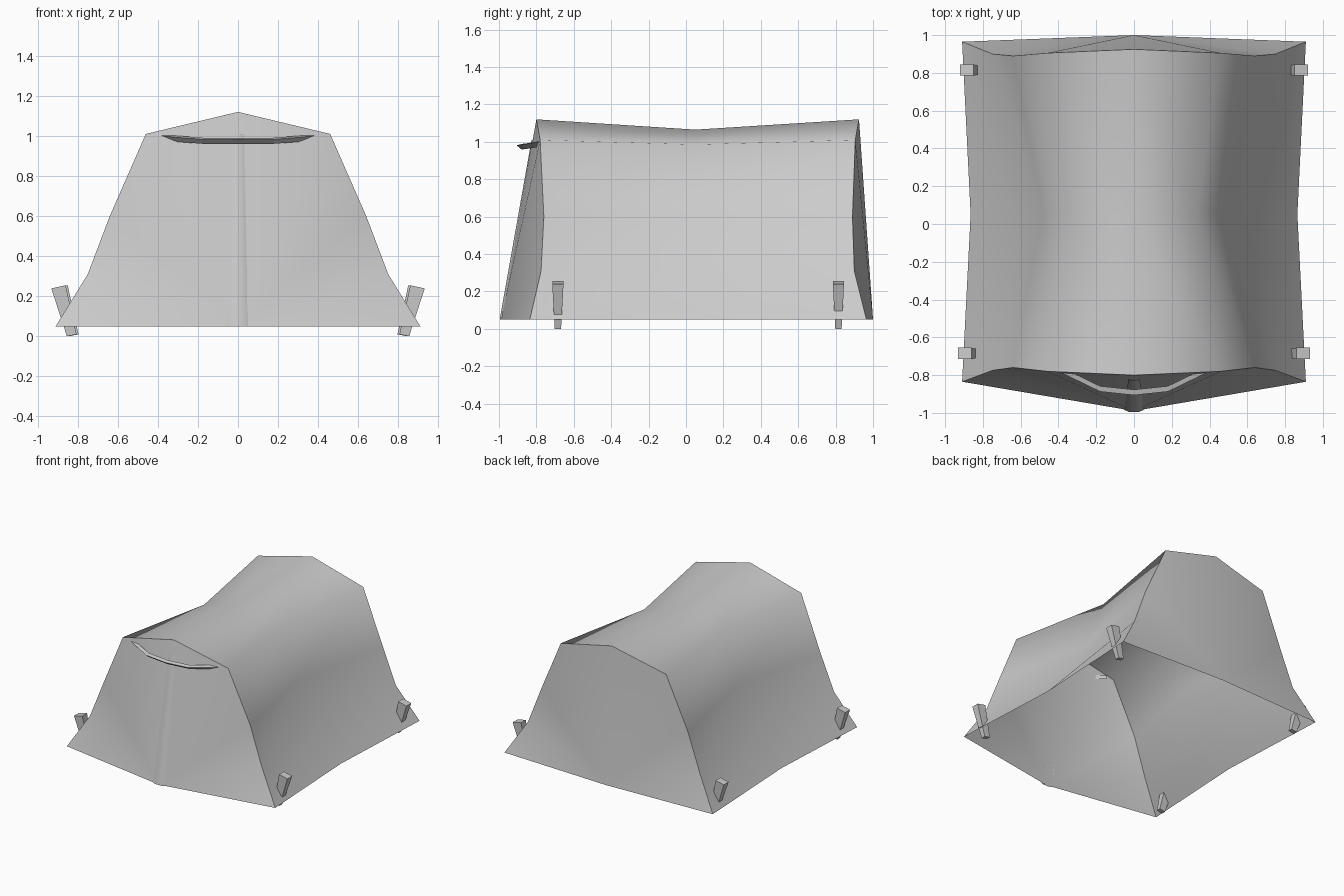
import bpy, bmesh, math
from mathutils import Vector

cube = bpy.data.objects.get("Cube")
if cube:
    bpy.data.objects.remove(cube, do_unlink=True)

grey = bpy.data.materials.new("canvas grey")
grey.use_nodes = True
GREY = (0.6, 0.6, 0.6, 1)
grey.diffuse_color = GREY
grey.node_tree.nodes["Principled BSDF"].inputs["Base Color"].default_value = GREY


def make(name, verts, faces, angle=None):
    """Mesh object from points and faces, smoothed below the angle if given."""
    mesh = bpy.data.meshes.new(name)
    mesh.from_pydata(verts, [], faces)
    mesh.materials.append(grey)
    obj = bpy.data.objects.new(name, mesh)
    bpy.context.collection.objects.link(obj)
    bm = bmesh.new()
    bm.from_mesh(mesh)
    bmesh.ops.recalc_face_normals(bm, faces=bm.faces)
    bm.to_mesh(mesh)
    bm.free()
    if angle:
        bpy.ops.object.select_all(action='DESELECT')
        obj.select_set(True)
        bpy.context.view_layer.objects.active = obj
        bpy.ops.object.shade_smooth_by_angle(angle=math.radians(angle))
    return obj


def loft(rings, closed):
    """Points and quads joining equal rows of points."""
    n = len(rings[0])
    verts = [p for ring in rings for p in ring]
    faces = []
    for r in range(len(rings) - 1):
        for i in range(n if closed else n - 1):
            j = (i + 1) % n
            faces.append((r * n + i, r * n + j, (r + 1) * n + j, (r + 1) * n + i))
    if closed:
        faces += [tuple(range(n)), tuple(range(len(verts) - n, len(verts)))]
    return verts, faces


def mirrored(half):
    """Mirror a half row that ends on the centre line."""
    return half + [(-x, y, z) for x, y, z in reversed(half[:-1])]


# Canopy cross-sections from the hem up to the ridge, pinched in the middle
front = mirrored([(0.91, -0.835, 0.05), (0.75, -0.775, 0.31), (0.64, -0.76, 0.6),
                  (0.46, -0.78, 1.01), (0, -0.80, 1.12)])
middle = mirrored([(0.865, 0.05, 0.05), (0.64, 0.05, 0.31), (0.48, 0.05, 0.6),
                   (0.33, 0.05, 0.985), (0, 0.05, 1.065)])
back = mirrored([(0.91, 0.965, 0.05), (0.75, 0.9, 0.31), (0.64, 0.89, 0.6),
                 (0.46, 0.905, 1.01), (0, 0.925, 1.12)])
canopy = make("canopy", *loft([front, middle, back], False), 60)


# End walls fan out from the bulging middle of the hem
def end_wall(name, rim, y):
    wall = make(name, rim + [(0, y, 0.05)],
                [(i, i + 1, len(rim)) for i in range(len(rim) - 1)], 40)
    for poly in wall.data.polygons:
        if poly.normal.y * y < 0:
            poly.flip()


end_wall("front_wall", front, -0.99)
end_wall("back_wall", back, 1.0)

# Door strip lying just proud of the front wall's centre line
foot, top = Vector((0, -0.99, 0.05)), Vector((0, -0.82, 1.01))
strip = []
for t, w in ((0, 0.05), (0.1, 0.048), (0.5, 0.04), (1, 0.03)):
    p = foot.lerp(top, t)
    edge = p.y + (0.17 - 0.07 * t) * w - 0.003
    strip.append([(-w, edge, p.z), (-w / 2, p.y - 0.006, p.z),
                  (w / 2, p.y - 0.006, p.z), (w, edge, p.z)])
make("door_strip", *loft(strip, False), 50)

# Bowed vent bar under the front gable
path = mirrored([(0.38, -0.775, 0.998), (0.32, -0.805, 0.99),
                 (0.18, -0.873, 0.979), (0, -0.892, 0.977)])
section = ((-0.014, 0.004), (0.015, 0.012), (0.013, -0.018))
make("vent_bar", *loft([[(x, y + dy, z + dz) for dy, dz in section]
                        for x, y, z in path], True))


# Tapered pegs leaning outward
def peg(name, side, x, y):
    rings = []
    for cx, z, w, d, slope in ((x, 0.005, 0.024, 0.017, 0.005),
                               (x + 0.066, 0.247, 0.036, 0.03, 0.008)):
        rings.append([(side * (cx + sx * w), y + sy * d, z - sx * slope)
                      for sx, sy in ((-1, -1), (1, -1), (1, 1), (-1, 1))])
    make(name, *loft(rings, True))


for side, label in ((1, "left"), (-1, "right")):
    peg("front_peg_" + label, side, 0.83, -0.685)
    peg("back_peg_" + label, side, 0.82, 0.815)
